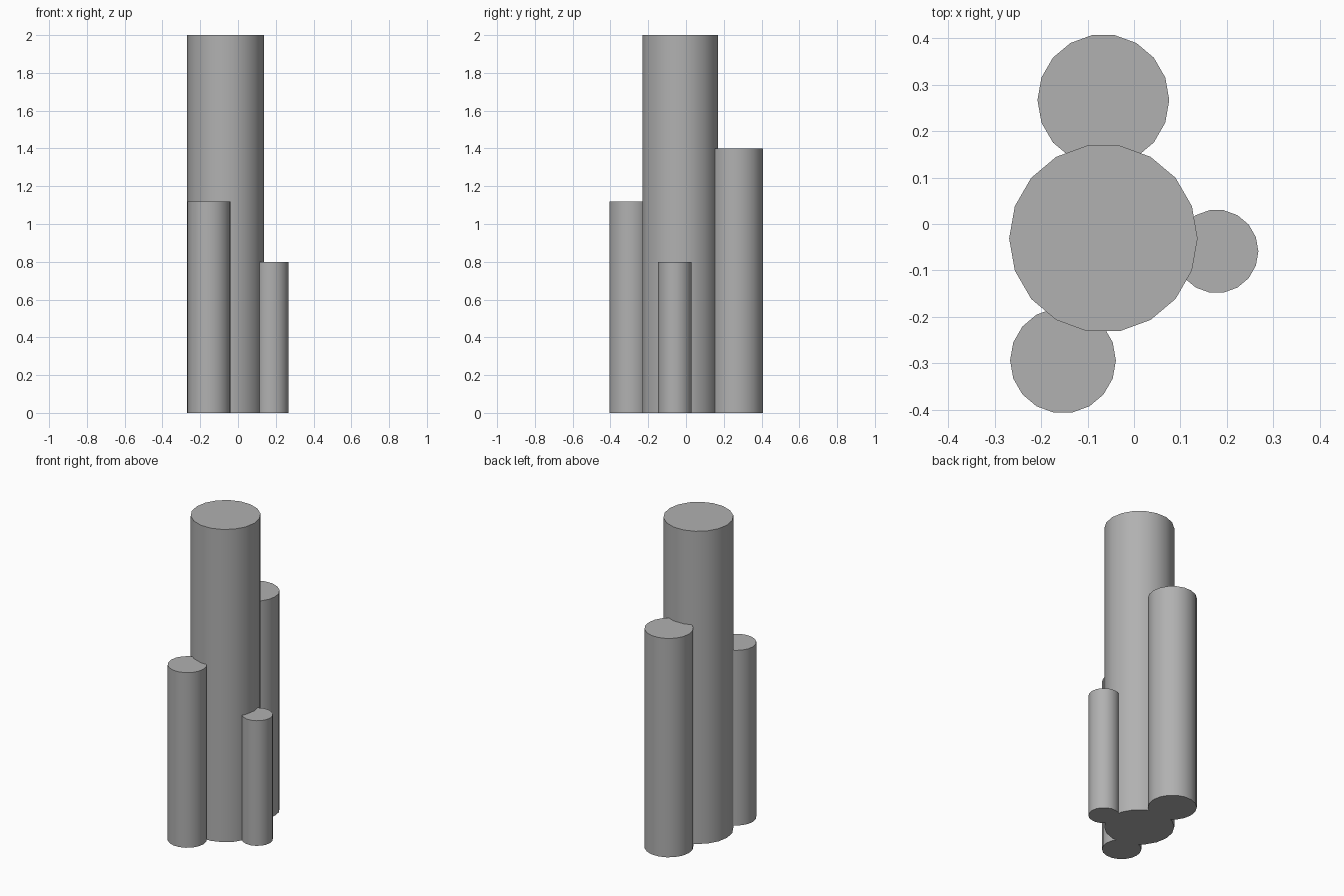
import bpy
from math import radians

if "Cube" in bpy.data.objects:
    bpy.data.objects.remove(bpy.data.objects["Cube"])

SIDES = 18

# Dark grey shared by all columns
grey = bpy.data.materials.new("dark_grey")
grey.diffuse_color = (0.44, 0.44, 0.44, 1)
grey.use_nodes = True
grey.node_tree.nodes["Principled BSDF"].inputs["Base Color"].default_value = grey.diffuse_color


def column(name, x, y, radius, height):
    """Upright column standing on z = 0, with a corner pointing along +x."""
    bpy.ops.mesh.primitive_cylinder_add(
        vertices=SIDES, radius=radius, depth=height,
        location=(x, y, height / 2), rotation=(0, 0, radians(90)))
    obj = bpy.context.object
    obj.name = name
    obj.data.materials.append(grey)
    bpy.ops.object.shade_smooth_by_angle(angle=radians(30))
    return obj


# Tall central column
column("main_column", -0.066, -0.031, 0.203, 2.0)

# Shorter columns clustered around it
column("back_column", -0.066, 0.267, 0.142, 1.4)
column("front_column", -0.153, -0.294, 0.114, 1.12)
column("side_column", 0.178, -0.059, 0.09, 0.8)
